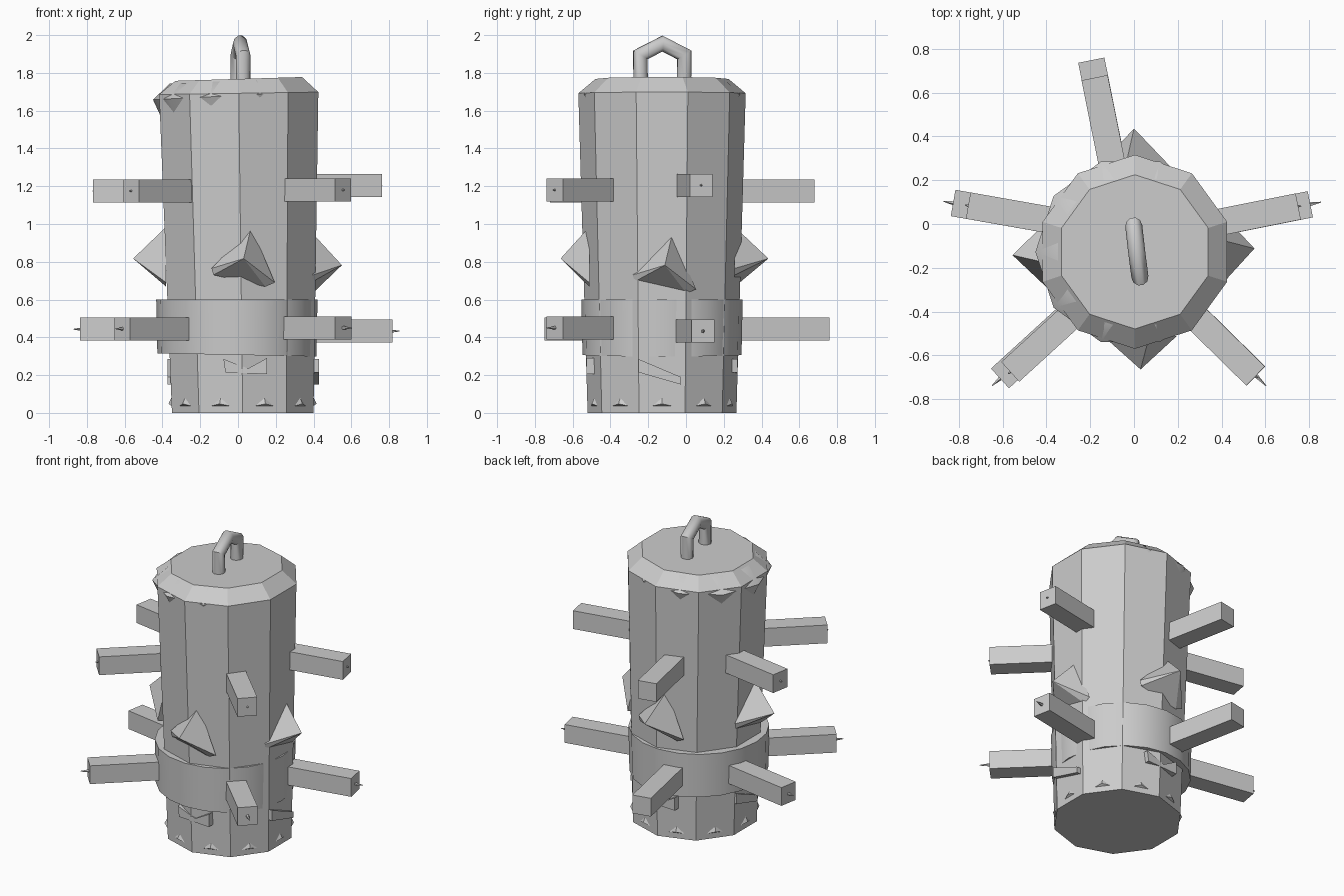
import bpy, bmesh, math
from mathutils import Vector, Matrix

if "Cube" in bpy.data.objects:
    bpy.data.objects.remove(bpy.data.objects["Cube"])

CY = -0.127  # the barrel axis sits slightly forward of the origin


def make(name, verts, faces, smooth=None):
    me = bpy.data.meshes.new(name)
    me.from_pydata(verts, [], faces)
    bm = bmesh.new()
    bm.from_mesh(me)
    bmesh.ops.recalc_face_normals(bm, faces=bm.faces)
    bm.to_mesh(me)
    bm.free()
    ob = bpy.data.objects.new(name, me)
    bpy.context.collection.objects.link(ob)
    if smooth:
        bpy.ops.object.select_all(action='DESELECT')
        ob.select_set(True)
        bpy.context.view_layer.objects.active = ob
        bpy.ops.object.shade_smooth_by_angle(angle=math.radians(smooth))
    return ob


def loft(name, rings, sides, turn=0.0, smooth=None):
    """Stack of polygon rings (centre x, z, radius, slope along x)."""
    verts, faces = [], []
    for cx, z, r, slope in rings:
        for i in range(sides):
            a = math.radians(90 + turn) + math.tau * i / sides
            dx = r * math.cos(a)
            verts.append((cx + dx, CY + r * math.sin(a), z + slope * dx))
    for k in range(len(rings) - 1):
        for i in range(sides):
            j = (i + 1) % sides
            faces.append((k * sides + i, k * sides + j,
                          (k + 1) * sides + j, (k + 1) * sides + i))
    faces.append(tuple(range(sides)))
    faces.append(tuple(range((len(rings) - 1) * sides, len(rings) * sides)))
    return make(name, verts, faces, smooth)


def wall(u, d, z, angle, cx=0.015):
    """Point u sideways, d outwards from the axis, on the side facing angle."""
    a = math.radians(angle)
    return (cx + d * math.cos(a) - u * math.sin(a),
            CY + d * math.sin(a) + u * math.cos(a), z)


def pyramid(name, base, apex, angle, dz=0.0, d0=0.37, cx=0.015):
    verts = [wall(u, d0, z + dz, angle, cx) for u, z in base]
    verts.append(wall(apex[0], apex[1], apex[2] + dz, angle, cx))
    n = len(base)
    make(name, verts, [(i, (i + 1) % n, n) for i in range(n)] + [tuple(range(n))])


# Barrel with chamfered, slightly tilted top
loft("barrel", [(0.025, 0, 0.394, 0), (0.004, 1.692, 0.443, 0.015),
                (0.004, 1.768, 0.352, 0.03)], 10)

# Sagging smooth rim that shows through low on the left
loft("sagging_rim", [(-0.014, 1.60, 0.40, 0.05), (-0.016, 1.68, 0.434, 0.05),
                     (-0.01, 1.758, 0.35, 0.04)], 10, 18, 60)

# Smooth band around the lower barrel
loft("band", [(-0.006, 0.307, 0.421, -0.02), (-0.006, 0.60, 0.427, 0)], 20, 0, 40)

# Square pegs in two rows: (direction, tip x, tip y, centre z, spike length)
pegs = [
    ("right_upper", 11.3, 0.75, 0.08, 1.205, 0.014),
    ("right_lower", 11.3, 0.805, 0.09, 0.433, 0.05),
    ("left_upper", 170, -0.757, 0.084, 1.175, 0.014),
    ("left_lower", 170, -0.826, 0.096, 0.443, 0.045),
    ("front_right_upper", -44.5, 0.555, -0.694, 1.18, 0.014),
    ("front_right_lower", -44.5, 0.557, -0.694, 0.45, 0.065),
    ("front_left_upper", 222.4, -0.565, -0.675, 1.175, 0.014),
    ("front_left_lower", 222.4, -0.612, -0.705, 0.445, 0.05),
    ("back_upper", 101.4, -0.18, 0.668, 1.175, 0),
    ("back_lower", 101.4, -0.195, 0.748, 0.443, 0),
]
for name, ang, tx, ty, z, spike in pegs:
    bm = bmesh.new()
    bmesh.ops.create_cube(bm, size=1, matrix=Matrix.Translation((-0.3, 0, 0))
                          @ Matrix.Diagonal((0.6, 0.122, 0.122, 1)))
    if spike:
        n = spike + 0.02
        bmesh.ops.create_cone(
            bm, cap_ends=True, segments=5, radius1=0.013, radius2=0.002, depth=n,
            matrix=Matrix.Translation((spike - n / 2, 0, 0)) @ Matrix.Rotation(math.pi / 2, 4, 'Y'))
    me = bpy.data.meshes.new(name + "_peg")
    bm.to_mesh(me)
    bm.free()
    ob = bpy.data.objects.new(name + "_peg", me)
    ob.location = (tx, ty, z)
    ob.rotation_euler = (0, 0, math.radians(ang))
    bpy.context.collection.objects.link(ob)

# Large irregular thorns on the four sides
thorn = [(-0.155, 0.765), (0.055, 0.985), (0.18, 0.69), (0.13, 0.668), (-0.145, 0.73)]
# Jagged lip and slanted sliver plates under the band
lip = [(-0.1, 0.285), (-0.09, 0.215), (0.13, 0.205), (0.13, 0.29), (0.03, 0.235)]
sliver = [(-0.125, 0.285), (-0.125, 0.215), (0.1, 0.15), (0.1, 0.19)]
for side, ang, dz, reach, cx, outline, front in [
        ("front", -90, 0, 0.537, 0.015, lip, 0.40),
        ("right", 0, -0.035, 0.54, 0.01, sliver, 0.405),
        ("back", 90, 0, 0.563, 0.015, lip, 0.40),
        ("left", 180, 0, 0.56, 0.005, sliver, 0.395)]:
    pyramid(side + "_thorn", thorn, (0.015, reach, 0.817), ang, dz, 0.385, cx)
    n = len(outline)
    verts = [wall(u, d, z, ang, 0.023) for d in (0.34, front) for u, z in outline]
    make(side + "_plate", verts, [tuple(range(n)), tuple(range(n, 2 * n))] +
         [(i, (i + 1) % n, n + (i + 1) % n, n + i) for i in range(n)])

# Small studs around the foot, one per face of the barrel
for i in range(10):
    pyramid(f"foot_stud_{i}", [(-0.06, 0.035), (0.06, 0.035), (0, 0.09)],
            (0, 0.392, 0.048), 36 * i, 0, 0.372, 0.024)

# Angular smooth lifting loop on top
path = [Vector(p) for p in [(0.027, -0.24, 1.74), (0.027, -0.242, 1.895),
                            (0.012, -0.125, 1.955), (-0.001, -0.009, 1.895),
                            (-0.001, -0.011, 1.74)]]
side_dir = Vector((1, 0.12, 0)).normalized()
verts, faces, S, R = [], [], 10, 0.039
for k, p in enumerate(path):
    a = (p - path[k - 1]).normalized() if k else None
    b = (path[k + 1] - p).normalized() if k < 4 else None
    t = ((a or b) + (b or a)).normalized()
    up = side_dir.cross(t).normalized()
    miter = 1 / max(0.6, t.dot(a or b))
    for i in range(S):
        w = math.tau * i / S
        verts.append(p + side_dir * R * math.cos(w) + up * R * miter * math.sin(w))
    if k:
        for i in range(S):
            j = (i + 1) % S
            faces.append(((k - 1) * S + i, (k - 1) * S + j, k * S + j, k * S + i))
faces += [tuple(range(S)), tuple(range(4 * S, 5 * S))]
make("lifting_loop", verts, faces, 50)
